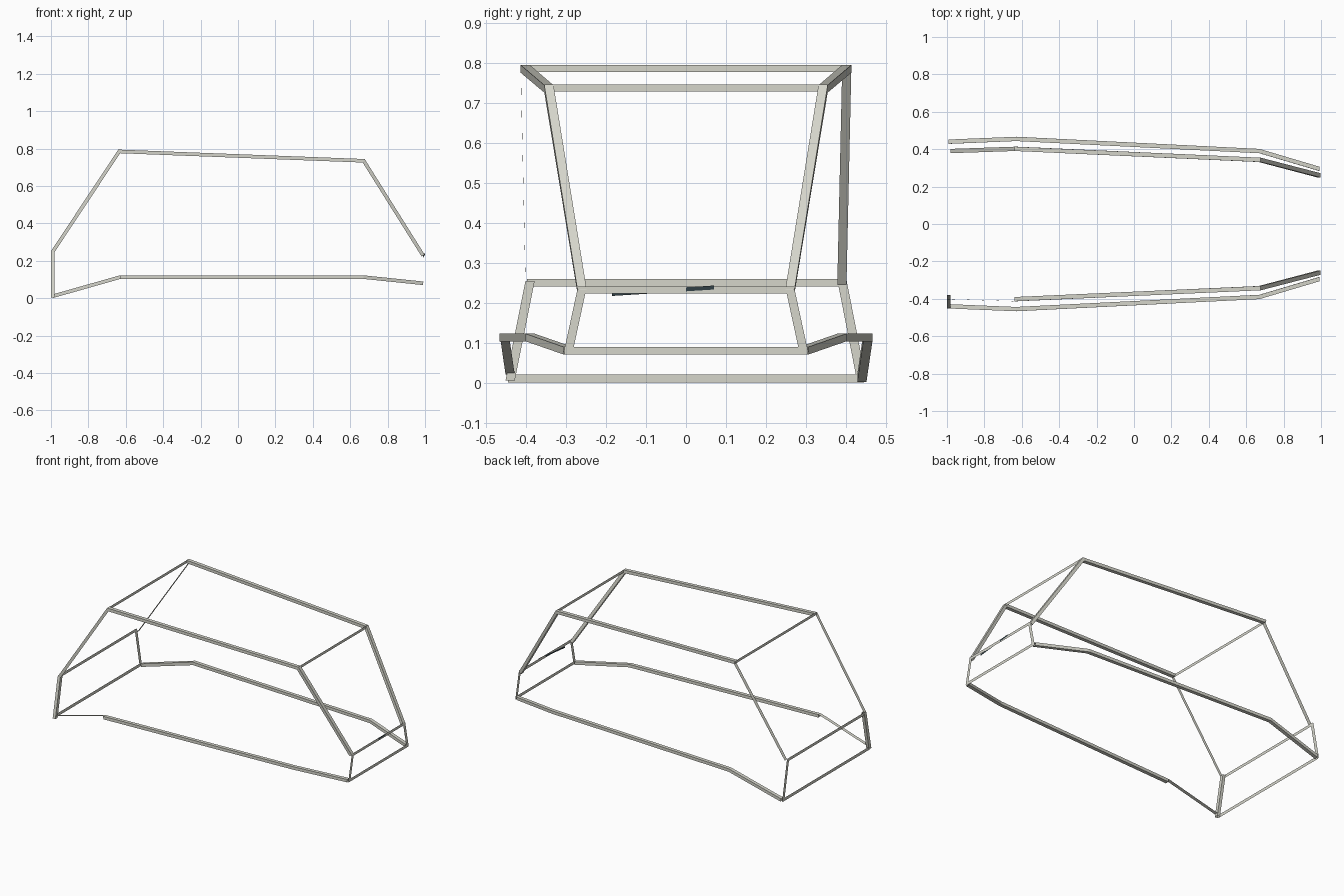
import bpy, bmesh
from mathutils import Vector

if "Cube" in bpy.data.objects:
    bpy.data.objects.remove(bpy.data.objects["Cube"])

W = 0.023   # beam width across y
H = 0.019   # beam depth in the side plane


def material(name, rgb):
    m = bpy.data.materials.new(name)
    m.diffuse_color = (*rgb, 1)
    m.use_nodes = True
    m.node_tree.nodes["Principled BSDF"].inputs["Base Color"].default_value = m.diffuse_color
    return m


GREY = material("warm_grey", (0.67, 0.67, 0.60))
DARK = material("dark_slate", (0.03, 0.05, 0.06))


def finish(bm, name, mat):
    me = bpy.data.meshes.new(name)
    bm.to_mesh(me)
    bm.free()
    me.materials.append(mat)
    ob = bpy.data.objects.new(name, me)
    bpy.context.collection.objects.link(ob)
    return ob


# section corners: 0 outer top, 1 inner top, 2 inner bottom, 3 outer bottom
SIDES = {"top": (0, 1), "inner": (1, 2), "bottom": (2, 3), "outer": (3, 0)}
ALL = tuple(SIDES)


def beam(name, pts, side, kept):
    """Mitred square beam along pts; kept lists the walls of each segment."""
    bm = bmesh.new()
    pts = [Vector((x, y * side, z)) for x, y, z in pts]
    perps = []
    for a, b in zip(pts, pts[1:]):
        d = (b - a)
        perps.append(Vector((-d.z, 0, d.x)).normalized())
    rings = []
    for i, p in enumerate(pts):
        n0, n1 = perps[max(i - 1, 0)], perps[min(i, len(perps) - 1)]
        n = (n0 + n1).normalized()
        n = n * (H / 2 / n.dot(n0))
        o = Vector((0, side * W / 2, 0))
        rings.append([bm.verts.new(p + c) for c in (o + n, n - o, -n - o, o - n)])
    for i, walls in enumerate(kept):
        for wall in walls:
            a, b = SIDES[wall]
            f = [rings[i][a], rings[i][b], rings[i + 1][b], rings[i + 1][a]]
            bm.faces.new(f if side > 0 else f[::-1])
    bmesh.ops.delete(bm, geom=[v for v in bm.verts if not v.link_faces], context='VERTS')
    return finish(bm, name, GREY)


def plate(name, x, yz, mat=GREY, lean=0.0):
    """Flat strip facing +x from four (y, z) corners; lean moves x with y."""
    bm = bmesh.new()
    f = bm.faces.new([bm.verts.new((x + lean * y, y, z)) for y, z in yz])
    f.normal_update()
    if f.normal.x < 0:
        f.normal_flip()
    return finish(bm, name, mat)


# long roof and sill beams on both sides
upper = [(-0.99, 0.390, 0.25), (-0.635, 0.402, 0.785), (0.672, 0.343, 0.735), (0.99, 0.260, 0.228)]
lower = [(-0.99, 0.440, 0.011), (-0.63, 0.455, 0.113), (0.67, 0.390, 0.113), (0.99, 0.295, 0.08)]
for side, tag in ((1, "left"), (-1, "right")):
    rear_up = ("bottom",) if side > 0 else ("outer",)
    rear_low = ALL if side > 0 else ("top",)
    beam("roof_beam_" + tag, upper, side, [rear_up, ALL, ALL])
    beam("sill_beam_" + tag, lower, side, [rear_low, ALL, ALL])

    # short end posts
    plate("front_post_" + tag, 0.997,
          [(side * y, z) for y, z in ((0.250, 0.232), (0.272, 0.232), (0.306, 0.075), (0.284, 0.075))])
    if side > 0:
        plate("rear_post_" + tag, -0.998,
              [(0.379, 0.255), (0.402, 0.255), (0.451, 0.005), (0.428, 0.005)])
    else:
        beam("rear_post_" + tag, [(-0.99, 0.390, 0.255), (-0.99, 0.440, 0.005)], side, [ALL])

# flat cross bars: x, half length, bottom, top
for name, x, y, z0, z1 in (
        ("rear_bottom_bar", -0.998, 0.445, 0.0, 0.02),
        ("rear_middle_bar", -0.998, 0.398, 0.240, 0.259),
        ("rear_roof_bar", -0.637, 0.411, 0.777, 0.795),
        ("front_roof_bar", 0.675, 0.354, 0.728, 0.746),
        ("front_middle_bar", 0.997, 0.270, 0.223, 0.241),
        ("front_bottom_bar", 0.997, 0.304, 0.070, 0.089)):
    plate(name, x, [(-y, z0), (y, z0), (y, z1), (-y, z1)])

# thin dark blade crossing the front middle bar at a slight angle
plate("dark_blade", 0.997,
      [(-0.185, 0.217), (0.07, 0.233), (0.07, 0.243), (-0.185, 0.227)], DARK, 0.04)
